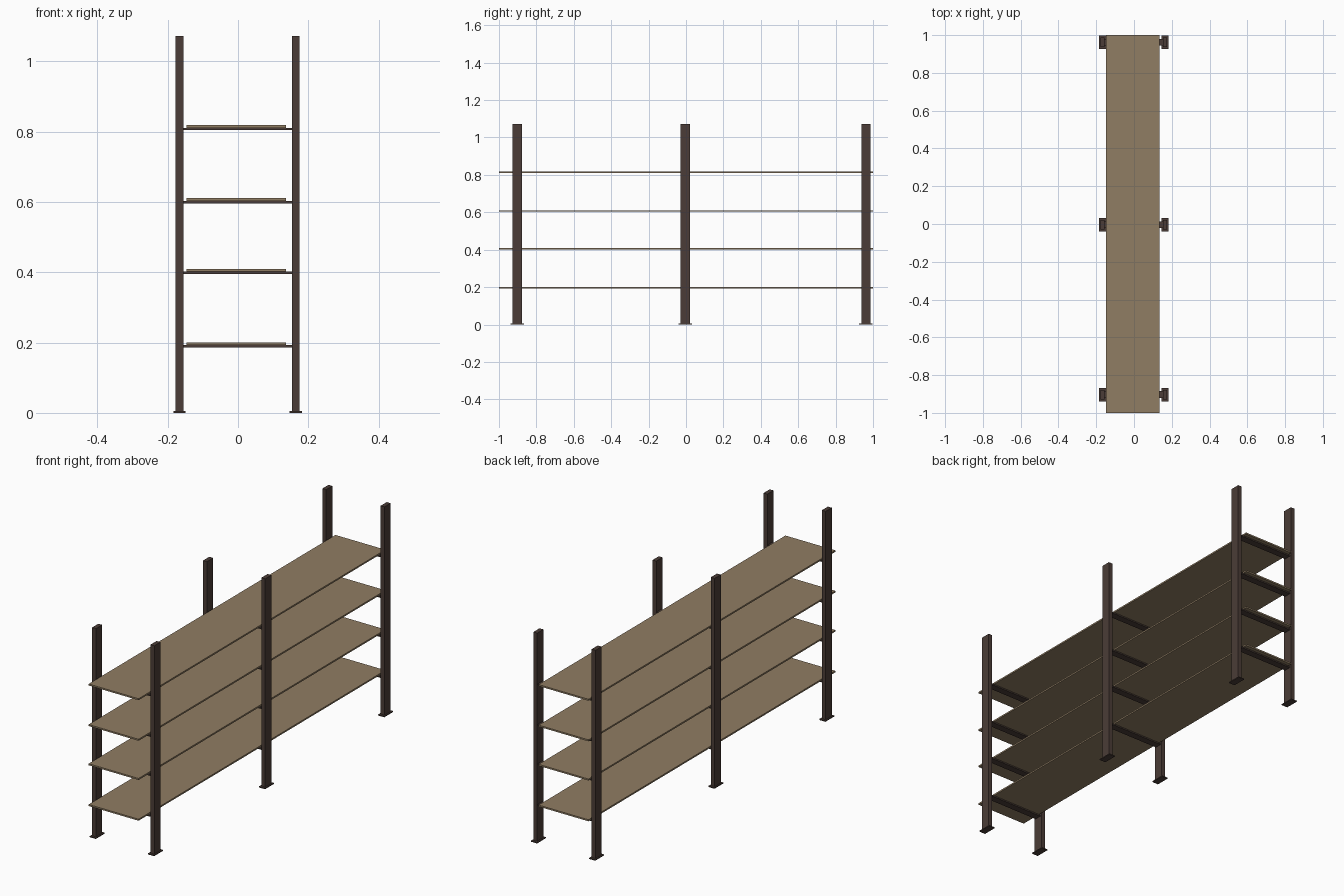
import bpy

if "Cube" in bpy.data.objects:
    bpy.data.objects.remove(bpy.data.objects["Cube"])


def material(name, rgb):
    m = bpy.data.materials.new(name)
    m.diffuse_color = (*rgb, 1)
    m.use_nodes = True
    m.node_tree.nodes["Principled BSDF"].inputs["Base Color"].default_value = m.diffuse_color
    return m


STEEL = material("dark brown steel", (0.07, 0.046, 0.038))
WOOD = material("tan board", (0.28, 0.205, 0.125))


def box(name, x, y, z, mat):
    """Box from (min, max) ranges on each axis."""
    bpy.ops.mesh.primitive_cube_add(
        size=1, location=[(r[0] + r[1]) / 2 for r in (x, y, z)])
    ob = bpy.context.object
    ob.name = name
    ob.scale = [r[1] - r[0] for r in (x, y, z)]
    bpy.ops.object.transform_apply(location=False, rotation=False, scale=True)
    ob.data.materials.append(mat)
    return ob


def around(c, half):
    return (c - half, c + half)


POST_X = {"left": -0.1665, "right": 0.164}
POST_Y = {"front": -0.903, "middle": -0.004, "back": 0.962}
SHELF_TOPS = (0.201, 0.410, 0.611, 0.819)

# Upright posts with base plates
for row, y in POST_Y.items():
    for side, x in POST_X.items():
        box(f"{row}_{side}_post", around(x, 0.0108), around(y, 0.025), (0.004, 1.073), STEEL)
        box(f"{row}_{side}_foot_plate", around(x, 0.0175), around(y, 0.036), (0, 0.005), STEEL)

# Shelf boards, each resting on cross bars between the posts
for i, top in enumerate(SHELF_TOPS, 1):
    box(f"shelf_board_{i}", (-0.147, 0.136), (-1, 1), (top - 0.008, top), WOOD)
    for row, y in POST_Y.items():
        box(f"{row}_cross_bar_{i}", (-0.158, 0.155), around(y, 0.018),
            (top - 0.0145, top - 0.008), STEEL)
